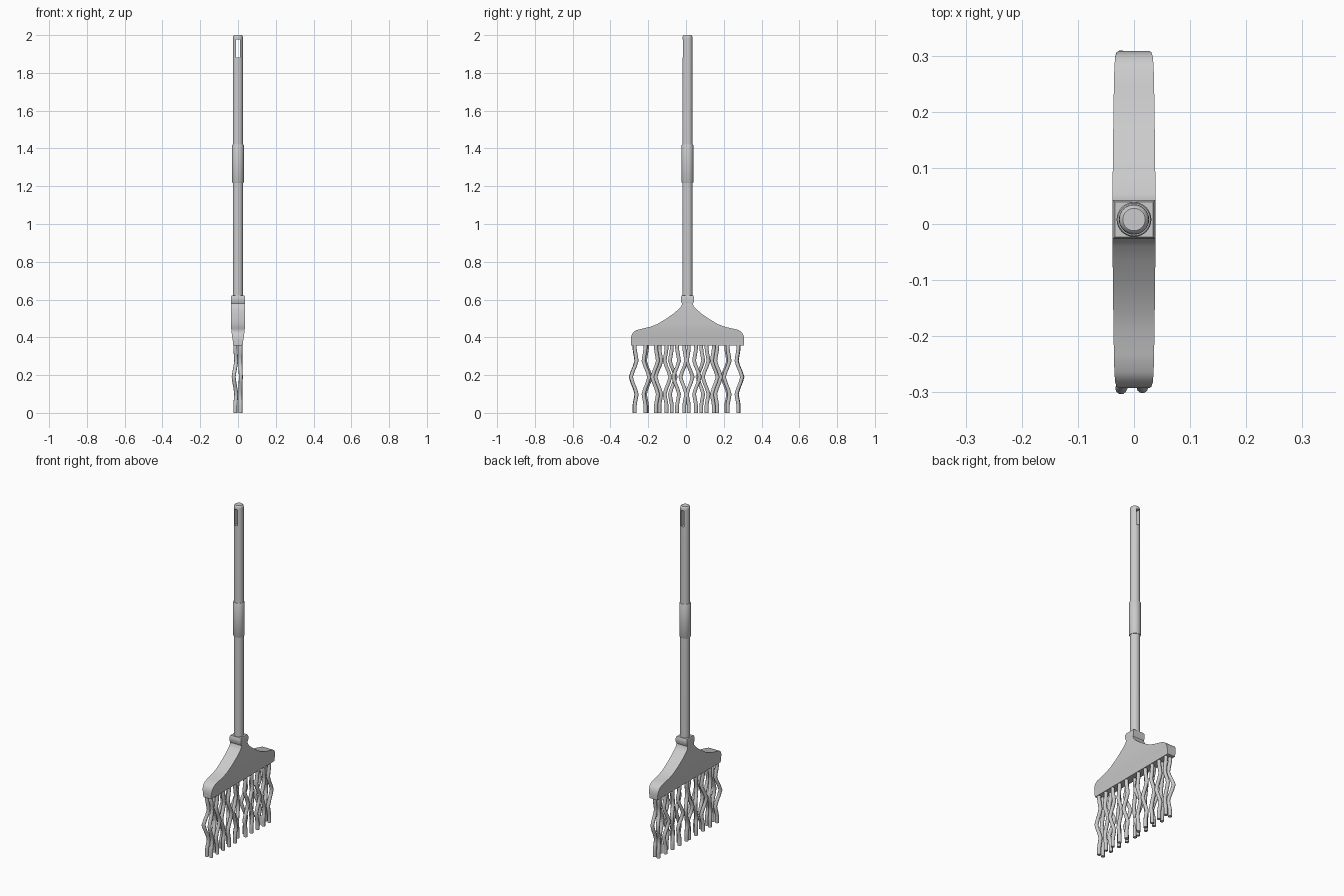
import bpy, bmesh, math

if "Cube" in bpy.data.objects:
    bpy.data.objects.remove(bpy.data.objects["Cube"])

CY = 0.008  # handle axis in y


def mesh_object(name, bm, angle=35):
    bmesh.ops.recalc_face_normals(bm, faces=bm.faces)
    me = bpy.data.meshes.new(name)
    bm.to_mesh(me)
    bm.free()
    ob = bpy.data.objects.new(name, me)
    bpy.context.collection.objects.link(ob)
    bpy.context.view_layer.objects.active = ob
    ob.select_set(True)
    bpy.ops.object.shade_smooth_by_angle(angle=math.radians(angle))
    ob.select_set(False)
    return ob


def loft(name, rings, angle=35):
    """Bridge equal-length rings of points and cap both ends."""
    bm = bmesh.new()
    rows = [[bm.verts.new(p) for p in r] for r in rings]
    n = len(rows[0])
    for a, b in zip(rows, rows[1:]):
        for i in range(n):
            j = (i + 1) % n
            bm.faces.new((a[i], a[j], b[j], b[i]))
    bm.faces.new(rows[0])
    bm.faces.new(rows[-1])
    return mesh_object(name, bm, angle)


def circle(r, z, x=0, y=CY, n=32):
    return [(x + r * math.cos(2 * math.pi * i / n), y + r * math.sin(2 * math.pi * i / n), z)
            for i in range(n)]


def rect(hx, hy, z):
    return [(-hx, CY - hy, z), (hx, CY - hy, z), (hx, CY + hy, z), (-hx, CY + hy, z)]


# Handle with rounded tip
handle = loft("handle", [circle(r, z) for r, z in
              [(0.027, 0.59), (0.027, 1.982), (0.026, 1.991), (0.0235, 1.997), (0.020, 2.0)]])

# Hanging slot through the handle
bpy.ops.mesh.primitive_cube_add(size=1, location=(0, CY, 1.93))
cutter = bpy.context.object
cutter.name = "slot_cutter"
cutter.scale = (0.019, 0.2, 0.095)
cutter.hide_render = True
mod = handle.modifiers.new("slot", 'BOOLEAN')
mod.object = cutter
mod.operation = 'DIFFERENCE'
mod.solver = 'EXACT'
bpy.context.view_layer.objects.active = handle
bpy.ops.object.modifier_apply(modifier="slot")
bpy.data.objects.remove(cutter)

# Grip sleeve
loft("handle_sleeve", [circle(r, z) for r, z in
     [(0.029, 1.217), (0.031, 1.221), (0.031, 1.416), (0.029, 1.42)]])

# Square collar
loft("collar", [rect(hx, hy, z) for hx, hy, z in
     [(0.037, 0.029, 0.578), (0.038, 0.035, 0.592), (0.038, 0.035, 0.612), (0.034, 0.031, 0.622)]])

# Broom head: stacked rectangles (half thickness, half width, height)
head = [(0.025, 0.299, 0.357), (0.028, 0.300, 0.385), (0.031, 0.298, 0.405), (0.0335, 0.290, 0.424),
        (0.035, 0.272, 0.438), (0.0358, 0.240, 0.446), (0.0365, 0.200, 0.455), (0.037, 0.160, 0.470),
        (0.0375, 0.115, 0.497), (0.038, 0.075, 0.525), (0.038, 0.047, 0.548), (0.038, 0.032, 0.565),
        (0.037, 0.028, 0.582)]
loft("broom_head", [rect(*h) for h in head])

# Wavy bristles, two rows, mirrored about the middle
WAVE = [(0.375, 0.0), (0.34, 0.0), (0.275, 0.010), (0.19, -0.020), (0.10, 0.010), (0.04, 0.0), (0.0, 0.0)]


def bristle(name, x, y, sy, sx):
    # sample the wave with eased interpolation
    rings = []
    for (z0, w0), (z1, w1) in zip(WAVE, WAVE[1:]):
        for k in range(3):
            t = k / 3
            w = w0 + (w1 - w0) * (t * t * (3 - 2 * t) * 0.5 + t * 0.5)
            rings.append(circle(0.0105, z0 + (z1 - z0) * t, x + sx * w, y + sy * w, 10))
    rings.append(circle(0.0105, 0, x, y, 10))
    loft(name, rings, 60)


for side in (-1, 1):
    for i in range(5):
        s = 1 if i % 2 == 0 else -1
        label = f"{'left' if side < 0 else 'right'}_{i}"
        bristle("bristle_back_" + label, -0.014, CY - 0.005 + side * (0.276 - i * 0.066), -side * s, 0.45)
        bristle("bristle_front_" + label, 0.013, CY - 0.005 + side * (0.274 - i * 0.056), -side * s, -0.1)
